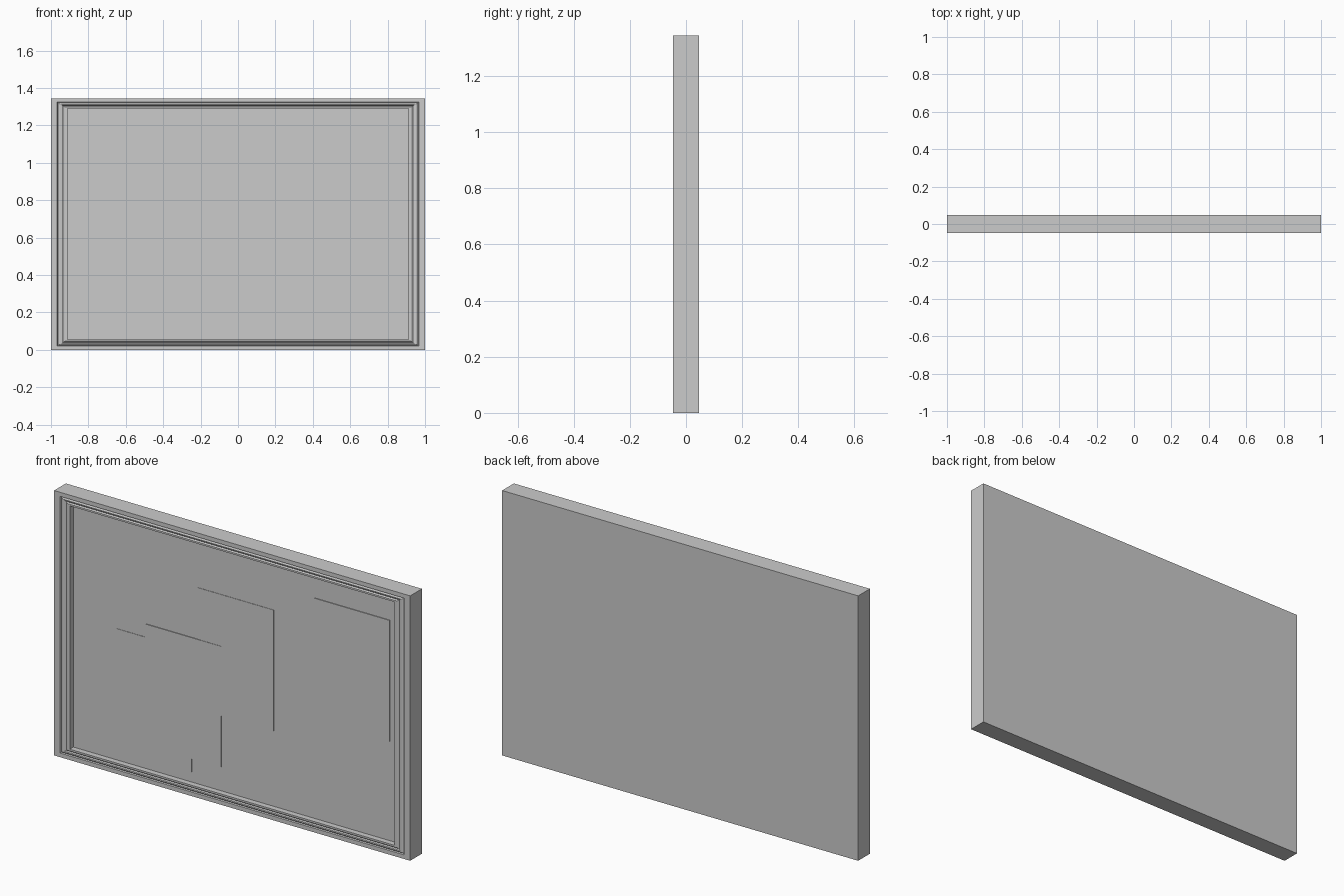
import bpy
import bmesh

if "Cube" in bpy.data.objects:
    bpy.data.objects.remove(bpy.data.objects["Cube"], do_unlink=True)

WIDTH, HEIGHT, DEPTH = 2.0, 1.345, 0.094
SIDE_RAIL, TOP_RAIL = 0.088, 0.055   # frame width at the sides and top/bottom
BACK, FRONT = DEPTH / 2, -DEPTH / 2
BOARD_Y = -0.018

grey = bpy.data.materials.new("plain grey")
grey.use_nodes = True
colour = (0.6, 0.6, 0.6, 1)
grey.diffuse_color = colour
grey.node_tree.nodes["Principled BSDF"].inputs["Base Color"].default_value = colour


def finish(name, bm):
    bmesh.ops.recalc_face_normals(bm, faces=bm.faces)
    mesh = bpy.data.meshes.new(name)
    bm.to_mesh(mesh)
    bm.free()
    mesh.materials.append(grey)
    obj = bpy.data.objects.new(name, mesh)
    bpy.context.collection.objects.link(obj)
    return obj


def box(name, x0, x1, y0, y1, z0, z1):
    bm = bmesh.new()
    bmesh.ops.create_cube(bm, size=1)
    for v in bm.verts:
        v.co = (x1 if v.co.x > 0 else x0,
                y1 if v.co.y > 0 else y0,
                z1 if v.co.z > 0 else z0)
    return finish(name, bm)


# Moulded frame: profile of (fraction across the rail, y), swept round the rectangle
profile = [(0, BACK), (0, FRONT), (0.38, FRONT), (0.42, FRONT + 0.008),
           (0.48, FRONT + 0.003), (0.56, FRONT), (0.66, FRONT + 0.001),
           (0.74, FRONT + 0.006), (0.8, FRONT + 0.002), (0.84, FRONT),
           (1, FRONT), (1, BACK)]
bm = bmesh.new()
rings = []
for t, y in profile:
    x = WIDTH / 2 - SIDE_RAIL * t
    low, high = TOP_RAIL * t, HEIGHT - TOP_RAIL * t
    rings.append([bm.verts.new(p) for p in
                  ((-x, y, low), (x, y, low), (x, y, high), (-x, y, high))])
for a, b in zip(rings, rings[1:] + rings[:1]):
    for i in range(4):
        j = (i + 1) % 4
        bm.faces.new((a[i], a[j], b[j], b[i]))
finish("frame", bm)

# Backing board filling the frame
inner_x = WIDTH / 2 - SIDE_RAIL
box("board", -inner_x, inner_x, BOARD_Y, BACK, TOP_RAIL, HEIGHT - TOP_RAIL)

# Pinned paper sheets: left edge, bottom edge, layer
sheets = {"lower_sheet": (-0.67, 0.107, 1),
          "upper_sheet": (-0.21, 0.437, 1),
          "overlapping_sheet": (-0.505, 0.175, 2),
          "side_sheet": (0.442, 0.56, 2)}
for name, (x, z, layer) in sheets.items():
    box(name, x, x + 0.424, BOARD_Y - 0.002 * layer, BOARD_Y, z, z + 0.615)
